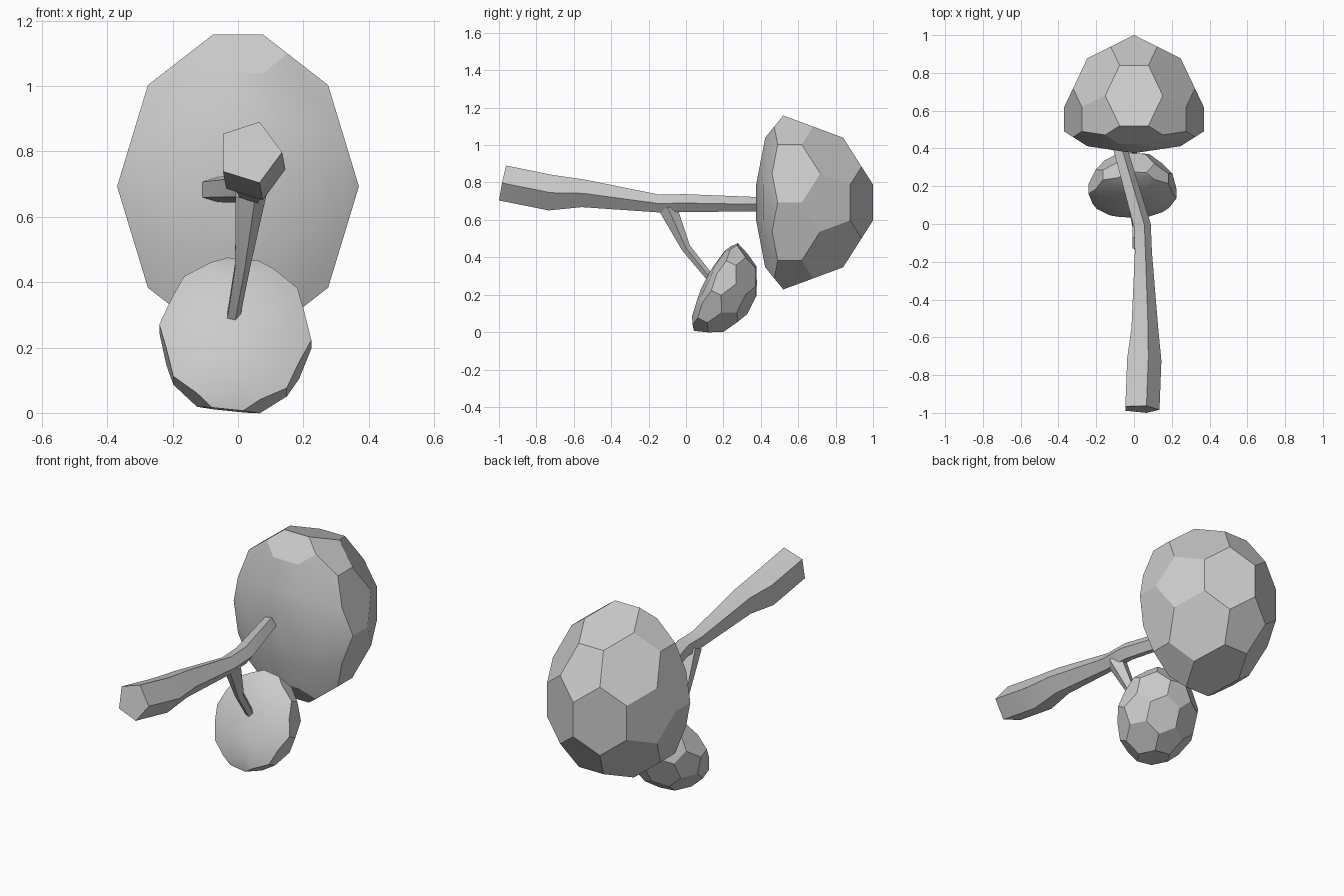
import bpy, bmesh, math
from itertools import product
from mathutils import Vector, Matrix

if "Cube" in bpy.data.objects:
    bpy.data.objects.remove(bpy.data.objects["Cube"])

PHI = (1 + math.sqrt(5)) / 2


def finish(bm, name):
    bmesh.ops.recalc_face_normals(bm, faces=bm.faces)
    me = bpy.data.meshes.new(name)
    bm.to_mesh(me)
    bm.free()
    ob = bpy.data.objects.new(name, me)
    bpy.context.collection.objects.link(ob)
    bpy.ops.object.select_all(action='DESELECT')
    ob.select_set(True)
    bpy.context.view_layer.objects.active = ob
    bpy.ops.object.shade_smooth_by_angle(angle=math.radians(25))
    return ob


def canopy(name, centre, rx, rz, front, back, tilt=0.0, spin=0.0):
    """Truncated icosahedron, flattened on its -y side into a dome."""
    pts = set()
    for base in ((1, 0, 3 * PHI), (2 + PHI, 1, 2 * PHI), (2, PHI, PHI ** 3)):
        for s in product((1, -1), repeat=3):
            p = [a * b + 0.0 for a, b in zip(base, s)]
            for k in range(3):
                pts.add(tuple(round(c, 5) + 0.0 for c in p[k:] + p[:k]))
    bm = bmesh.new()
    for p in sorted(pts):
        bm.verts.new(Vector(p) / (3 * PHI))
    bmesh.ops.convex_hull(bm, input=bm.verts[:])
    bmesh.ops.dissolve_limit(bm, angle_limit=math.radians(5),
                             verts=bm.verts[:], edges=bm.edges[:])
    turn = Matrix.Rotation(spin, 3, 'Y')
    lean = Matrix.Rotation(tilt, 3, 'X')
    for v in bm.verts:
        d = turn @ v.co
        d = Vector((d.x * rx, d.y * (front if d.y > 0 else back), d.z * rz))
        v.co = lean @ d + Vector(centre)
    return finish(bm, name)


def limb(name, path, sides=5):
    """Tapered tube through (x, y, z, radius) stations."""
    bm = bmesh.new()
    pos = [Vector(p[:3]) for p in path]
    rings = []
    for i, p in enumerate(path):
        t = (pos[min(i + 1, len(pos) - 1)] - pos[max(i - 1, 0)]).normalized()
        u = (Vector((1, 0, 0)) - t * t.x).normalized()
        w = u.cross(t)
        rings.append([bm.verts.new(pos[i] + p[3] * (u * math.cos(a) + w * math.sin(a)))
                      for a in (2 * math.pi * k / sides for k in range(sides))])
    for a, b in zip(rings, rings[1:]):
        for k in range(sides):
            n = (k + 1) % sides
            bm.faces.new((a[k], a[n], b[n], b[k]))
    bm.faces.new(rings[0])
    bm.faces.new(rings[-1])
    return finish(bm, name)


# Trunk lying along y, butt end at the front
limb("trunk", [(0.035, -0.98, 0.797, 0.1), (0.045, -0.72, 0.745, 0.1),
               (0.05, -0.55, 0.742, 0.078), (0.045, -0.15, 0.688, 0.05),
               (0.04, -0.01, 0.69, 0.05), (-0.08, 0.41, 0.683, 0.04)])
# Side branch dropping to the small crown
limb("side_branch", [(0.035, -0.1, 0.67, 0.052), (0.012, 0.0, 0.45, 0.026),
                     (-0.016, 0.13, 0.29, 0.022)])
# Leaf crowns
canopy("large_crown", (0, 0.52, 0.693), 0.37, 0.465, 0.48, 0.145)
a = math.radians(-26.6)
c = Matrix.Rotation(a, 3, 'X') @ Vector((-0.008, 0.035, 0.287))
canopy("small_crown", c, 0.234, 0.258, 0.215, 0.066, tilt=a, spin=math.radians(6))
